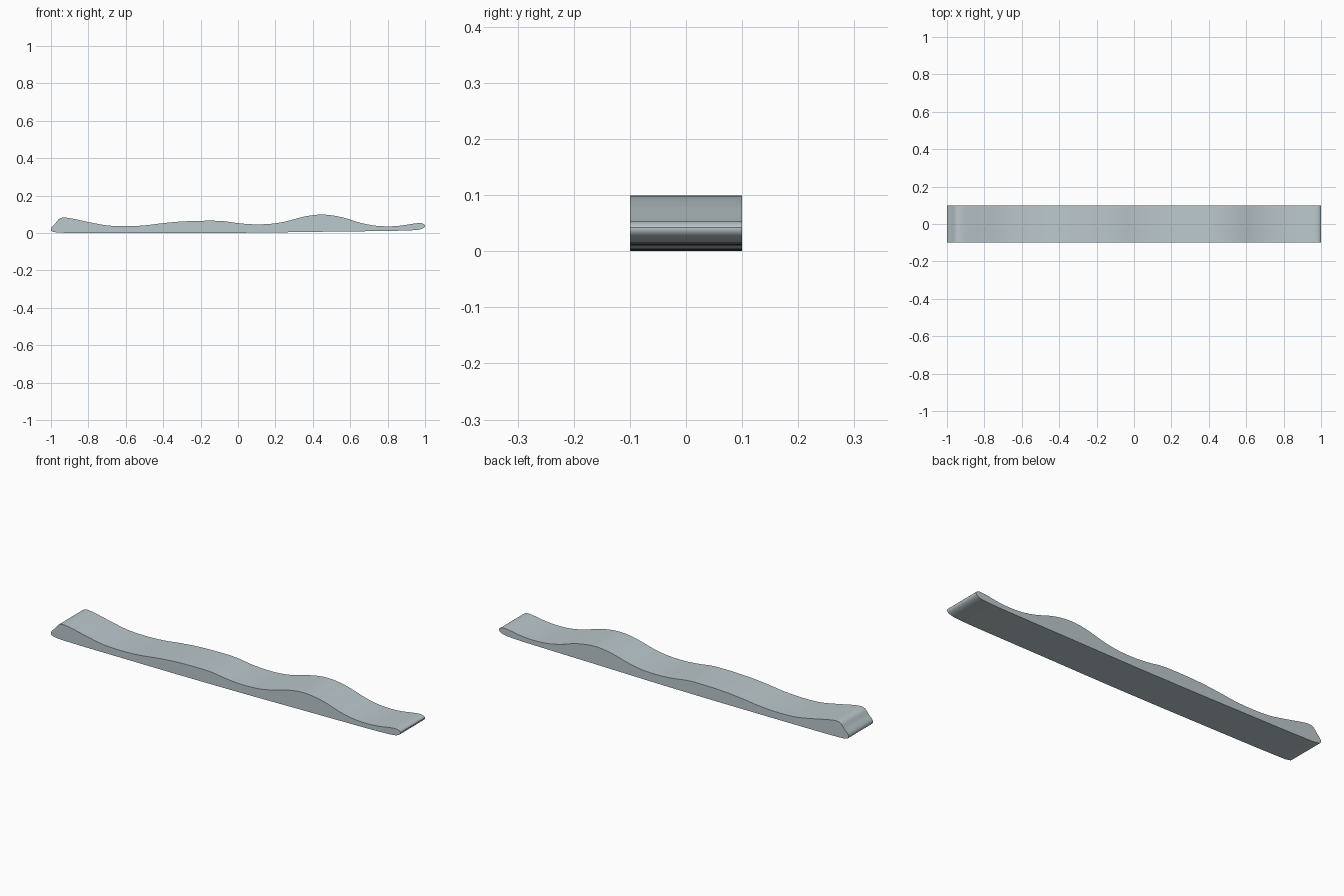
import bpy, bmesh
from mathutils import Vector

if "Cube" in bpy.data.objects:
    bpy.data.objects.remove(bpy.data.objects["Cube"])

# Side outline (x, z), clockwise from the lower left corner
OUTLINE = [
    (-0.985, 0.006), (-1.0, 0.014), (-0.997, 0.030), (-0.975, 0.054), (-0.955, 0.077), (-0.93, 0.083),
    (-0.88, 0.076), (-0.80, 0.059), (-0.70, 0.041), (-0.60, 0.037), (-0.50, 0.041),
    (-0.40, 0.053), (-0.30, 0.062), (-0.17, 0.066), (-0.08, 0.064), (0.0, 0.053),
    (0.08, 0.047), (0.17, 0.049), (0.25, 0.061), (0.35, 0.087), (0.43, 0.0985),
    (0.50, 0.095), (0.57, 0.081), (0.65, 0.056), (0.73, 0.040), (0.81, 0.036),
    (0.88, 0.041), (0.93, 0.049), (0.98, 0.053), (1.0, 0.042), (0.993, 0.028),
    (0.965, 0.018), (0.88, 0.013), (0.70, 0.010), (0.45, 0.007), (0.08, 0.002),
    (-0.28, 0.0), (-0.70, 0.0), (-0.95, 0.002),
]
HALF_WIDTH = 0.1
STEPS = 4


def smooth_loop(points, steps):
    """Closed Catmull-Rom curve through the points."""
    pts = [Vector(p) for p in points]
    n, out = len(pts), []
    for i in range(n):
        a, b, c, d = (pts[(i + k) % n] for k in (-1, 0, 1, 2))
        m = (c - b).length
        # limit tangents so uneven spacing does not overshoot
        t1 = (c - a) / max((c - b).length + (b - a).length, 1e-6) * m
        t2 = (d - b) / max((d - c).length + (c - b).length, 1e-6) * m
        for s in range(steps):
            t = s / steps
            p = ((2*t**3 - 3*t**2 + 1) * b + (t**3 - 2*t**2 + t) * t1
                 + (3*t**2 - 2*t**3) * c + (t**3 - t**2) * t2)
            out.append((min(1, max(-1, p.x)), max(0, p.y)))
    return out


# Wavy strip: outline extruded across its width
bm = bmesh.new()
verts = [bm.verts.new((x, -HALF_WIDTH, z)) for x, z in smooth_loop(OUTLINE, STEPS)]
face = bm.faces.new(verts)
new = bmesh.ops.extrude_face_region(bm, geom=[face], use_keep_orig=True)
moved = [g for g in new["geom"] if isinstance(g, bmesh.types.BMVert)]
bmesh.ops.translate(bm, verts=moved, vec=(0, 2 * HALF_WIDTH, 0))
bmesh.ops.recalc_face_normals(bm, faces=bm.faces)
mesh = bpy.data.meshes.new("wavy_strip")
bm.to_mesh(mesh)
bm.free()

strip = bpy.data.objects.new("wavy_strip", mesh)
bpy.context.collection.objects.link(strip)

# Pale blue grey finish
mat = bpy.data.materials.new("pale_blue_grey")
mat.diffuse_color = (0.50, 0.58, 0.61, 1)
mat.use_nodes = True
mat.node_tree.nodes["Principled BSDF"].inputs["Base Color"].default_value = mat.diffuse_color
mesh.materials.append(mat)

bpy.context.view_layer.objects.active = strip
strip.select_set(True)
bpy.ops.object.shade_smooth_by_angle(angle=0.6)
